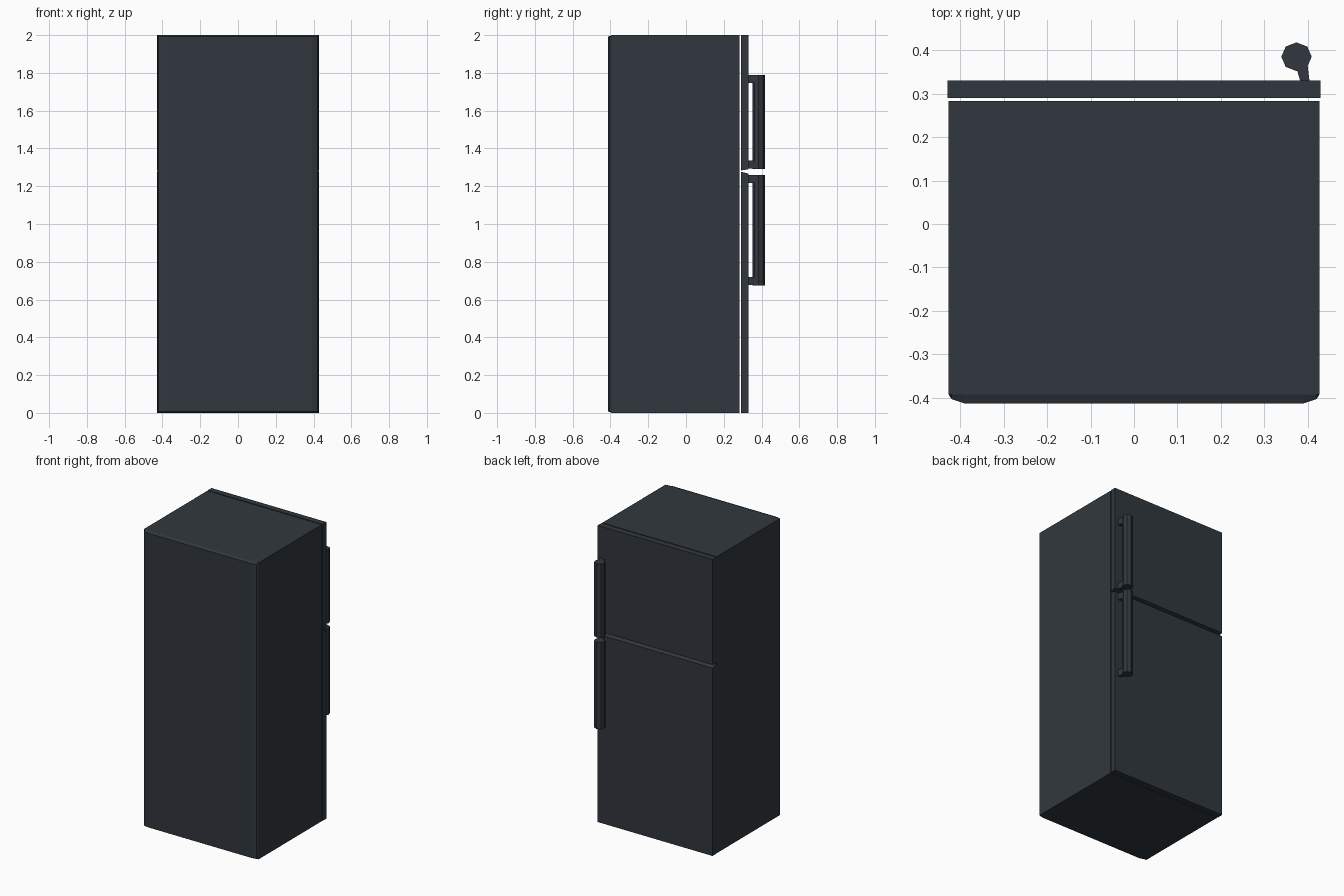
import bpy
import bmesh
import math

cube = bpy.data.objects.get("Cube")
if cube:
    bpy.data.objects.remove(cube)

# One dark slate finish for everything
slate = bpy.data.materials.new("dark_slate")
slate.use_nodes = True
colour = (0.03, 0.039, 0.047, 1)
slate.diffuse_color = colour
slate.node_tree.nodes["Principled BSDF"].inputs["Base Color"].default_value = colour


def loft(name, rings):
    """Join equal-length rings of points into a closed solid."""
    bm = bmesh.new()
    loops = [[bm.verts.new(p) for p in ring] for ring in rings]
    for a, b in zip(loops, loops[1:]):
        for i in range(len(a)):
            j = (i + 1) % len(a)
            bm.faces.new((a[i], a[j], b[j], b[i]))
    bm.faces.new(loops[0][::-1])
    bm.faces.new(loops[-1])
    bmesh.ops.recalc_face_normals(bm, faces=bm.faces)
    mesh = bpy.data.meshes.new(name)
    bm.to_mesh(mesh)
    bm.free()
    mesh.materials.append(slate)
    obj = bpy.data.objects.new(name, mesh)
    bpy.context.collection.objects.link(obj)
    return obj


# Cabinet: plan outline with rounded corners, eased along its top and bottom edges
half = [(0.427, 0.283), (0.427, -0.392), (0.42, -0.403), (0.39, -0.413)]
plan = half + [(-x, y) for x, y in reversed(half)]
loft("cabinet", [[(x, max(y, limit), z) for x, y in plan]
                 for z, limit in ((0, -0.392), (0.008, -0.413),
                                  (1.992, -0.413), (2, -0.392))])


# Doors: slabs whose meeting edges slope to form a V groove
def door(name, low_in, low_out, high_in, high_out):
    inner, outer = 0.29, 0.33
    profile = [(inner, low_in), (outer, low_out), (outer, high_out), (inner, high_in)]
    loft(name, [[(x, y, z) for y, z in profile] for x in (-0.429, 0.429)])


door("lower_door", 0, 0, 1.277, 1.267)
door("upper_door", 1.283, 1.29, 2, 2)


# Handles: octagonal bars held by a slanted bracket at each end
def handle(name, bottom, top):
    octagon = [(0.374 + 0.035 * math.cos(k * math.pi / 4),
                0.385 + 0.033 * math.sin(k * math.pi / 4)) for k in range(8)]
    loft(name + "_bar", [[(x, y, z) for x, y in octagon] for z in (bottom, top)])
    foot = [(0.383, 0.328), (0.404, 0.328), (0.399, 0.37), (0.372, 0.365)]
    for end, z in (("bottom", bottom), ("top", top - 0.045)):
        loft(f"{name}_{end}_bracket",
             [[(x, y, h) for x, y in foot] for h in (z + 0.001, z + 0.044)])


handle("lower_handle", 0.675, 1.26)
handle("upper_handle", 1.292, 1.79)
